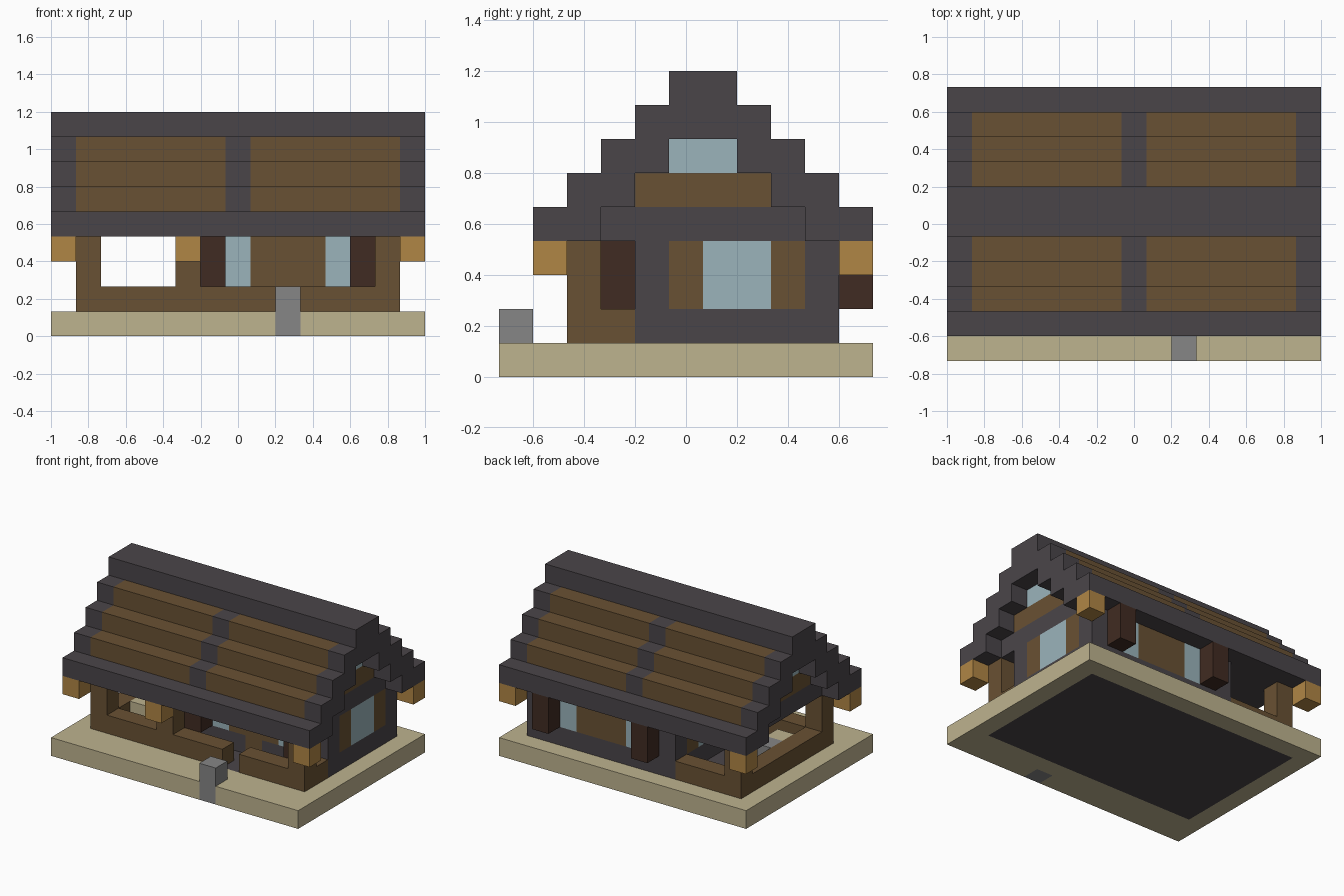
import bpy
import bmesh
from mathutils import Matrix, Vector

cube = bpy.data.objects.get("Cube")
if cube:
    bpy.data.objects.remove(cube, do_unlink=True)

U = 2 / 15                              # edge of one building block
ORIGIN = Vector((-7.5, -5.5, 0))        # corner of the block grid


def make_material(name, hex_code):
    """Flat material from an sRGB hex colour."""
    rgb = [int(hex_code[n:n + 2], 16) / 255 for n in (0, 2, 4)]
    linear = [((c + 0.055) / 1.055) ** 2.4 for c in rgb] + [1]
    mat = bpy.data.materials.new(name)
    mat.use_nodes = True
    mat.diffuse_color = linear
    mat.node_tree.nodes["Principled BSDF"].inputs["Base Color"].default_value = linear
    return mat


sand = make_material("sand", "beb38f")
timber = make_material("timber_brown", "695133")
slate = make_material("slate_grey", "4a4549")
stone = make_material("stone_grey", "868686")
amber = make_material("lantern_amber", "b08645")
walnut = make_material("dark_walnut", "402b22")
glass = make_material("pale_glass", "9bb4bb")


def build(name, mat, *boxes):
    """One object from boxes, each (first, end) on x, y and z in blocks."""
    bm = bmesh.new()
    for x, y, z in boxes:
        lo = Vector((x[0], y[0], z[0]))
        hi = Vector((x[1], y[1], z[1]))
        centre = ((lo + hi) / 2 + ORIGIN) * U
        scale = Matrix.Diagonal(((hi - lo) * U).to_4d())
        scale[3][3] = 1
        bmesh.ops.create_cube(bm, size=1, matrix=Matrix.Translation(centre) @ scale)
    mesh = bpy.data.meshes.new(name)
    bm.to_mesh(mesh)
    bm.free()
    mesh.materials.append(mat)
    obj = bpy.data.objects.new(name, mesh)
    bpy.context.collection.objects.link(obj)
    return obj


# Ground slab, with the dark floor let into it and a stone at the entrance
G = (0, 1)
build("ground_border", sand,
      ((0, 9), (0, 1), G), ((10, 15), (0, 1), G), ((0, 15), (1, 2), G),
      ((0, 15), (10, 11), G), ((0, 1), (2, 10), G), ((14, 15), (2, 10), G))
build("floor", slate, ((1, 14), (2, 10), G))
build("entrance_stone", stone, ((9, 10), (0, 1), (0, 2)))

# Low veranda wall, open at the entrance, with posts up to the eaves
LOW, OPENING = (1, 2), (2, 4)
build("veranda_wall", timber,
      ((1, 9), (2, 3), LOW), ((10, 14), (2, 3), LOW), ((13, 14), (3, 4), LOW),
      ((1, 2), (3, 9), LOW), ((1, 5), (9, 10), LOW))
build("veranda_posts", timber,
      *[((x, x + 1), (y, y + 1), OPENING)
        for x, y in ((1, 2), (5, 2), (13, 2), (1, 9))])
build("veranda_table", sand, ((2, 3), (4, 5), LOW))
build("veranda_seat", stone, ((2, 3), (5, 6), LOW))

# Front and back house walls: corners, plinth, windows and shutters
for side, y, shutter_y in (("front", 4, 3), ("back", 9, 10)):
    wy, sy = (y, y + 1), (shutter_y, shutter_y + 1)
    plinth = [((5, 9), wy, LOW), ((10, 14), wy, LOW)]
    if side == "back":
        plinth = [((5, 14), wy, LOW)]
    build(side + "_wall", slate, ((5, 7), wy, OPENING), ((12, 14), wy, OPENING), *plinth)
    build(side + "_panel", timber, ((8, 11), wy, OPENING))
    build(side + "_windows", glass, ((7, 8), wy, OPENING), ((11, 12), wy, OPENING))
    build(side + "_shutters", walnut, ((6, 7), sy, OPENING), ((12, 13), sy, OPENING))
build("door", timber, ((9, 10), (4, 5), LOW))

# House end walls
for side, x in (("right", 5), ("left", 13)):
    wx = (x, x + 1)
    build(side + "_end_plinth", slate, (wx, (5, 9), LOW))
    build(side + "_end_panels", timber, (wx, (5, 6), OPENING), (wx, (8, 9), OPENING))
    build(side + "_end_window", glass, (wx, (6, 8), OPENING))

# Ceiling and recessed gables
build("ceiling", slate, ((1, 14), (3, 9), (4, 5)))
for side, x in (("right", 1), ("left", 13)):
    wx = (x, x + 1)
    build(side + "_gable_panel", timber, (wx, (4, 8), (5, 6)))
    build(side + "_gable_window", glass, (wx, (5, 7), (6, 7)))

# Stepped roof: grey eaves, ridge and ribs, brown fields between
build("eaves", slate, ((0, 15), (1, 3), (4, 5)), ((0, 15), (9, 11), (4, 5)))
build("ridge", slate, ((0, 15), (5, 7), (8, 9)))
ribs, fields = [], []
for step in range(3):
    z = (5 + step, 6 + step)
    for y in ((2 + step, 4 + step), (8 - step, 10 - step)):
        ribs += [((x, x + 1), y, z) for x in (0, 7, 14)]
        fields += [((x, x + 6), y, z) for x in (1, 8)]
build("roof_ribs", slate, *ribs)
build("roof_fields", timber, *fields)

# Lanterns hanging under the eaves
build("lanterns", amber,
      *[((x, x + 1), (y, y + 1), (3, 4))
        for x, y in ((0, 1), (5, 1), (14, 1), (0, 10), (14, 10))])
